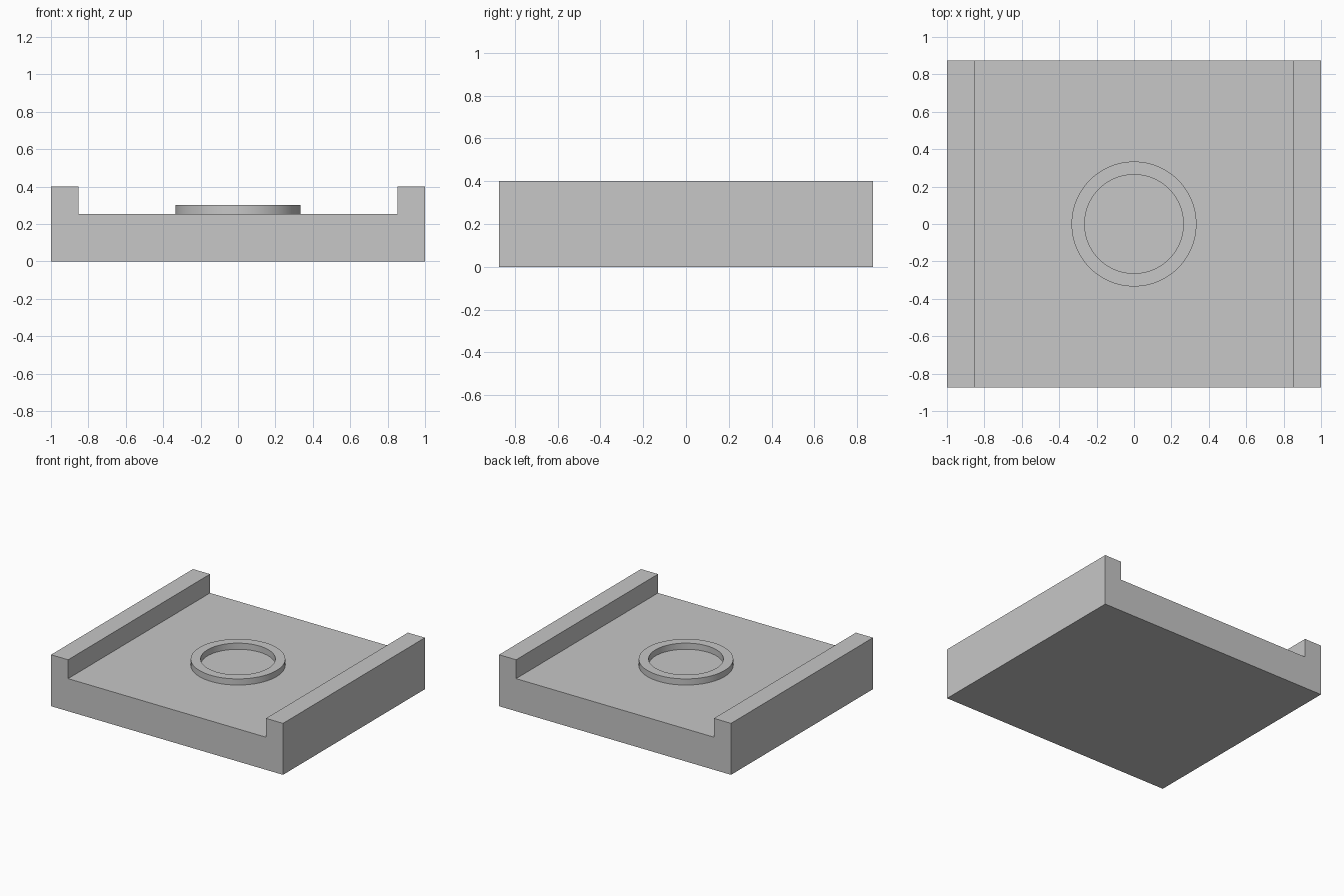
import bpy
import bmesh
from math import cos, sin, pi, radians

cube = bpy.data.objects.get("Cube")
if cube:
    bpy.data.objects.remove(cube, do_unlink=True)

HALF_X, HALF_Y = 1.0, 0.874
FLOOR_Z, RIM_Z, RAIL_Z = 0.254, 0.302, 0.401
RAIL_INNER = 0.853
RING_OUTER, RING_INNER, SIDES = 0.334, 0.264, 96

grey = bpy.data.materials.new("plain grey")
grey.use_nodes = True
colour = (0.57, 0.57, 0.57, 1)
grey.diffuse_color = colour
grey.node_tree.nodes["Principled BSDF"].inputs["Base Color"].default_value = colour


def make_object(name, bm):
    bmesh.ops.recalc_face_normals(bm, faces=bm.faces)
    mesh = bpy.data.meshes.new(name)
    bm.to_mesh(mesh)
    bm.free()
    mesh.materials.append(grey)
    obj = bpy.data.objects.new(name, mesh)
    bpy.context.collection.objects.link(obj)
    return obj


# Channel-shaped base: half profile mirrored, then extruded front to back
half = [(HALF_X, 0), (HALF_X, RAIL_Z), (RAIL_INNER, RAIL_Z), (RAIL_INNER, FLOOR_Z)]
profile = half + [(-x, z) for x, z in reversed(half)]
bm = bmesh.new()
face = bm.faces.new([bm.verts.new((x, -HALF_Y, z)) for x, z in profile])
extruded = bmesh.ops.extrude_face_region(bm, geom=[face], use_keep_orig=True)
moved = [v for v in extruded["geom"] if isinstance(v, bmesh.types.BMVert)]
bmesh.ops.translate(bm, verts=moved, vec=(0, 2 * HALF_Y, 0))
make_object("channel_base", bm)

# Raised ring: outer wall, flat rim and inner wall, open where it meets the floor
bm = bmesh.new()
section = [(RING_OUTER, FLOOR_Z), (RING_OUTER, RIM_Z), (RING_INNER, RIM_Z), (RING_INNER, FLOOR_Z)]
loops = []
for r, z in section:
    angles = [2 * pi * i / SIDES for i in range(SIDES)]
    loops.append([bm.verts.new((r * cos(a), r * sin(a), z)) for a in angles])
for low, high in zip(loops, loops[1:]):
    for i in range(SIDES):
        j = (i + 1) % SIDES
        bm.faces.new((low[i], low[j], high[j], high[i]))
ring = make_object("raised_ring", bm)

# Smooth the round walls, keep the rim edges crisp
bpy.ops.object.select_all(action="DESELECT")
ring.select_set(True)
bpy.context.view_layer.objects.active = ring
bpy.ops.object.shade_smooth_by_angle(angle=radians(30))
